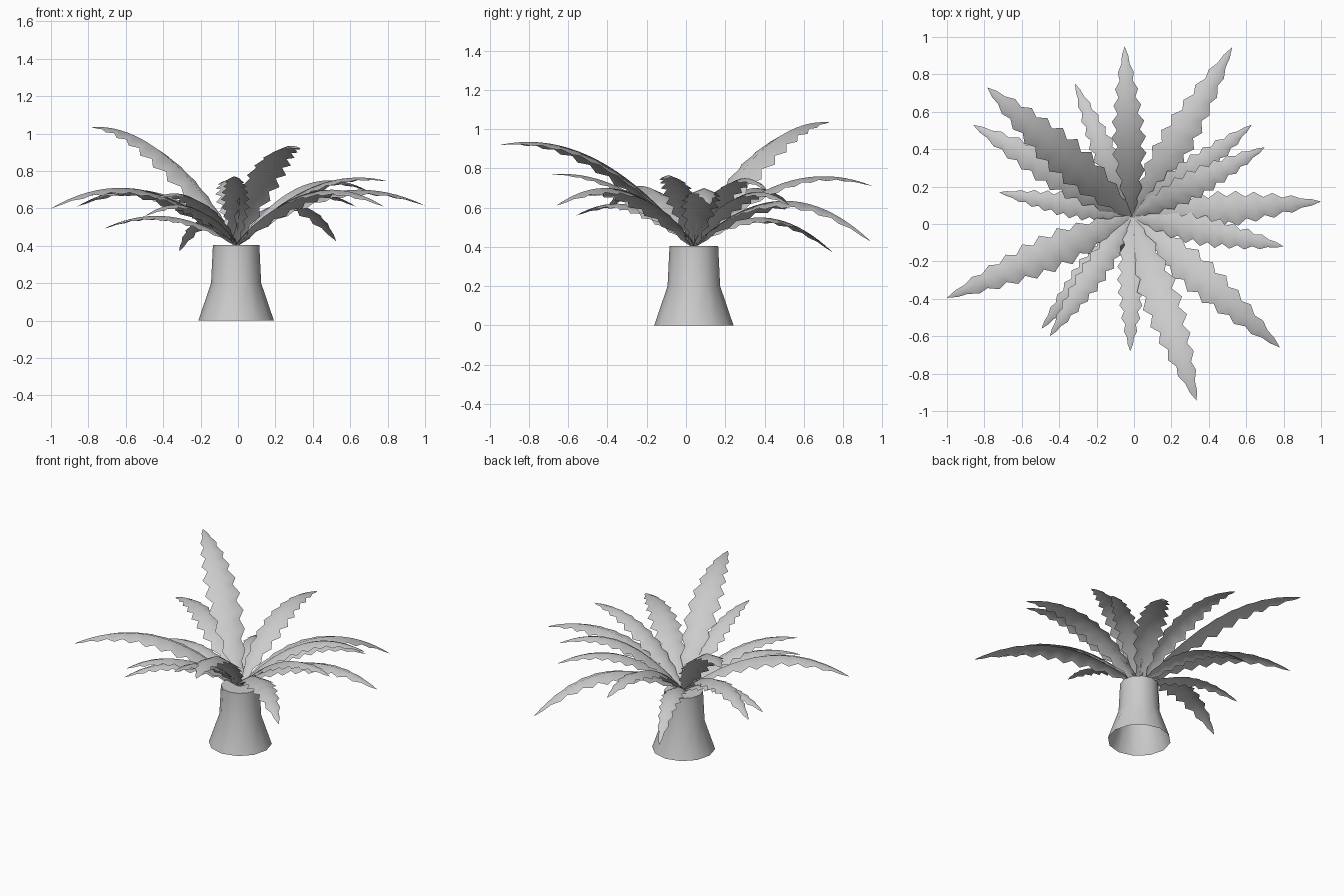
import bpy, bmesh, math
from mathutils import Vector

if "Cube" in bpy.data.objects:
    bpy.data.objects.remove(bpy.data.objects["Cube"])

CX, CY, TOP = -0.01, 0.04, 0.405
SIDES = 12


def make_object(name, bm, angle):
    me = bpy.data.meshes.new(name)
    bm.to_mesh(me)
    bm.free()
    ob = bpy.data.objects.new(name, me)
    bpy.context.collection.objects.link(ob)
    bpy.ops.object.select_all(action='DESELECT')
    ob.select_set(True)
    bpy.context.view_layer.objects.active = ob
    bpy.ops.object.shade_smooth_by_angle(angle=math.radians(angle))
    return ob


# Trunk-like pot: flared foot, nearly straight neck, open underneath
bm = bmesh.new()
rings = []
for r, z in [(0.202, 0.0), (0.134, 0.2), (0.124, TOP)]:
    rings.append([bm.verts.new((CX + r * math.cos(2 * math.pi * i / SIDES),
                                CY + r * math.sin(2 * math.pi * i / SIDES), z))
                  for i in range(SIDES)])
for lo, hi in zip(rings, rings[1:]):
    for i in range(SIDES):
        j = (i + 1) % SIDES
        bm.faces.new((lo[i], lo[j], hi[j], hi[i]))
bm.faces.new(rings[-1])
make_object("pot", bm, 40)

# Width envelope along a frond
ENV = [(0, 0.2), (0.15, 0.65), (0.32, 0.98), (0.5, 1.0), (0.75, 0.66), (0.9, 0.36), (1, 0.0)]


def envelope(t):
    for (a, va), (b, vb) in zip(ENV, ENV[1:]):
        if t <= b:
            return va + (vb - va) * (t - a) / (b - a)
    return 0.0


def frond(name, tx, ty, tz, peak, teeth=10):
    """Arched toothed frond from the pot mouth to its tip, folded down along the midrib."""
    base = Vector((CX, CY, TOP))
    flat = Vector((tx - CX, ty - CY, 0))
    d, p = tz - TOP, max(peak, tz) - TOP
    a = 2 * p + 2 * math.sqrt(p * p - p * d) if p > d else 2 * d
    b = d - a
    side = Vector((-flat.y, flat.x, 0)).normalized()
    half = 0.085 * math.hypot(flat.length, p)
    bm = bmesh.new()
    rows = []
    n = teeth * 2
    for i in range(n):
        # outer points sit slightly back, notches slightly forward
        t = i / n
        mid = base + flat * t + Vector((0, 0, a * t + b * t * t))
        tan = (flat + Vector((0, 0, a + 2 * b * t))).normalized()
        nor = tan.cross(side).normalized()
        w = half * envelope(t) * (1.12 if i % 2 else 0.74)
        down = -nor * w * 0.4
        rows.append([bm.verts.new(mid + side * w + down),
                     bm.verts.new(mid),
                     bm.verts.new(mid - side * w + down)])
    tip = bm.verts.new((tx, ty, tz))
    for r, s in zip(rows, rows[1:]):
        bm.faces.new((r[0], r[1], s[1], s[0]))
        bm.faces.new((r[1], r[2], s[2], s[1]))
    last = rows[-1]
    bm.faces.new((last[0], last[1], tip))
    bm.faces.new((last[1], last[2], tip))
    for f in bm.faces:
        f.normal_update()
    if sum(f.normal.z for f in bm.faces) < 0:
        bmesh.ops.reverse_faces(bm, faces=bm.faces[:])
    make_object(name, bm, 60)


# Fronds: tip x, y, z and highest point of the arch
FRONDS = [
    (-0.05, 0.95, 0.71, 0.76),
    (0.525, 0.945, 0.425, 0.635),
    (0.63, 0.53, 0.61, 0.68),
    (0.70, 0.41, 0.69, 0.75),
    (1.00, 0.12, 0.615, 0.70),
    (0.80, -0.12, 0.745, 0.765),
    (0.78, -0.66, 0.61, 0.70),
    (0.335, -0.945, 0.92, 0.935),
    (-0.02, -0.68, 0.77, 0.772),
    (-0.45, -0.60, 0.65, 0.68),
    (-0.495, -0.56, 0.56, 0.62),
    (-1.00, -0.395, 0.60, 0.71),
    (-0.72, 0.17, 0.49, 0.56),
    (-0.86, 0.53, 0.61, 0.70),
    (-0.785, 0.73, 1.035, 1.036),
    (-0.315, 0.75, 0.37, 0.55),
]
for k, args in enumerate(FRONDS, 1):
    frond(f"frond_{k:02d}", *args)
